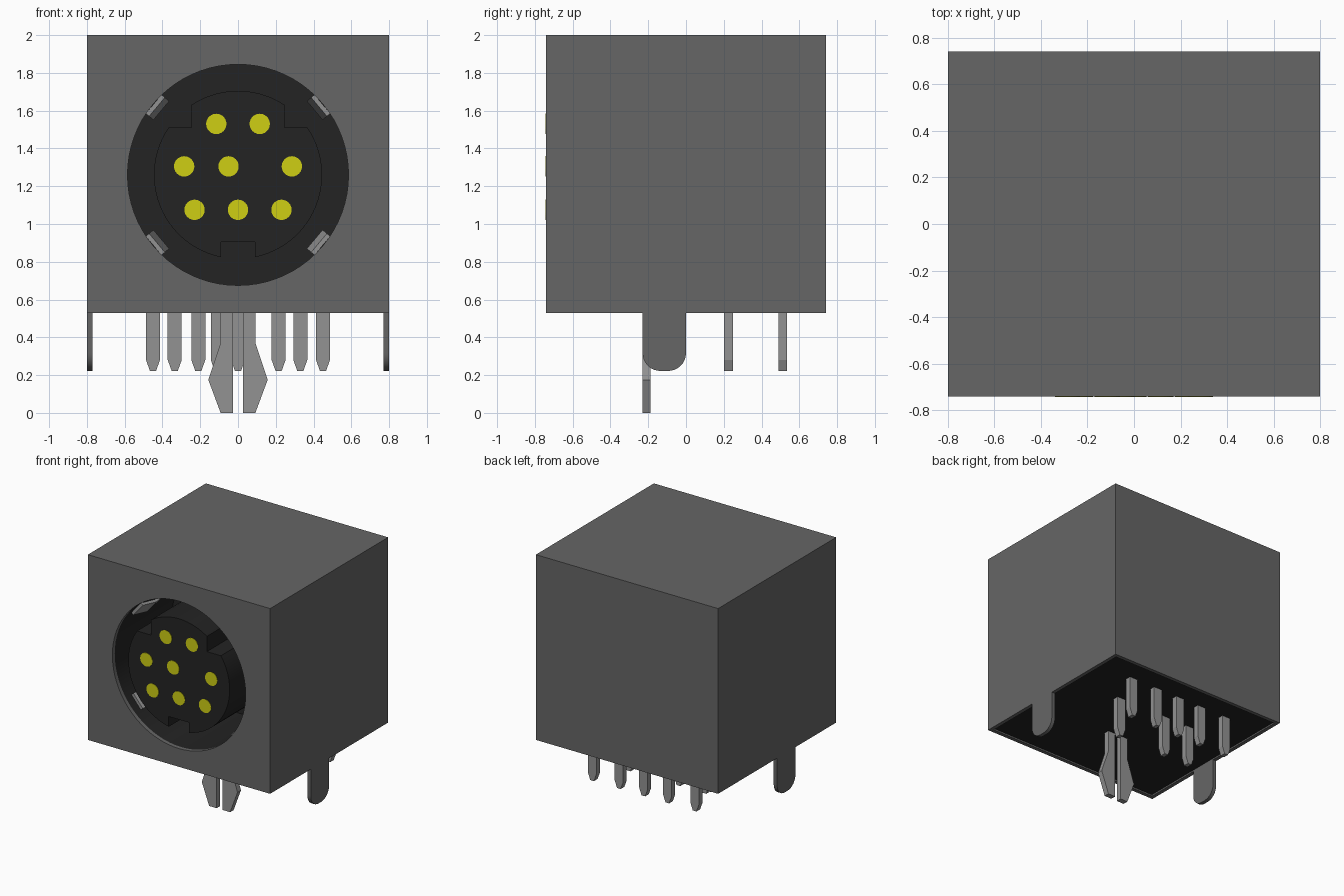
import bpy, bmesh, math
from mathutils import Matrix, Vector

cube = bpy.data.objects.get("Cube")
if cube:
    bpy.data.objects.remove(cube, do_unlink=True)


def material(name, rgb):
    m = bpy.data.materials.new(name)
    m.use_nodes = True
    m.diffuse_color = (*rgb, 1)
    m.node_tree.nodes["Principled BSDF"].inputs["Base Color"].default_value = (*rgb, 1)
    return m


SHELL = material("dark grey metal", (0.133, 0.133, 0.133))
PLASTIC = material("black plastic", (0.017, 0.017, 0.017))
METAL = material("light grey metal", (0.29, 0.29, 0.29))
YELLOW = material("yellow contact", (0.62, 0.62, 0.007))


def prism(name, loops, a, b, mat, axis="y", smooth=False):
    """Fill outline loops (later loops are holes) and extrude from a to b along the axis.
    Outline points are (x, z) for axis y and (y, z) for axis x."""
    def place(p, d):
        return (p[0], d, p[1]) if axis == "y" else (d, p[0], p[1])
    bm = bmesh.new()
    edges = []
    for loop in loops:
        vs = [bm.verts.new(place(p, a)) for p in loop]
        edges += [bm.edges.new((v, vs[(i + 1) % len(vs)])) for i, v in enumerate(vs)]
    bmesh.ops.triangle_fill(bm, edges=edges, use_beauty=True, use_dissolve=False)
    ext = bmesh.ops.extrude_face_region(bm, geom=bm.faces[:])
    shift = Vector(place((0, 0), b - a))
    bmesh.ops.translate(bm, vec=shift, verts=[g for g in ext["geom"] if isinstance(g, bmesh.types.BMVert)])
    bmesh.ops.recalc_face_normals(bm, faces=bm.faces[:])
    bmesh.ops.dissolve_limit(bm, angle_limit=0.01, verts=bm.verts[:], edges=bm.edges[:])
    mesh = bpy.data.meshes.new(name)
    bm.to_mesh(mesh)
    bm.free()
    mesh.materials.append(mat)
    ob = bpy.data.objects.new(name, mesh)
    bpy.context.collection.objects.link(ob)
    if smooth:
        bpy.ops.object.select_all(action="DESELECT")
        ob.select_set(True)
        bpy.context.view_layer.objects.active = ob
        bpy.ops.object.shade_smooth_by_angle(angle=math.radians(30))
    return ob


def rect(x0, x1, z0, z1):
    return [(x0, z0), (x1, z0), (x1, z1), (x0, z1)]


def arc(cx, cz, r, a0, a1, n):
    return [(cx + r * math.cos(a0 + (a1 - a0) * i / n),
             cz + r * math.sin(a0 + (a1 - a0) * i / n)) for i in range(n + 1)]


def circle(cx, cz, r, n):
    return arc(cx, cz, r, 0, 2 * math.pi, n)[:-1]


W, D, BOTTOM, TOP, T = 0.80, 0.74, 0.53, 2.0, 0.03
CZ, HOLE, PLUG, FLOOR = 1.26, 0.585, 0.445, 0.0
IN = W - T

# Metal shell: front plate with round opening, folded top and sides, back plate
prism("shell_front", [rect(-W, W, BOTTOM, TOP), circle(0, CZ, HOLE, 72)], -D, -D + T, SHELL, smooth=True)
prism("shell_top_and_sides", [[(-W, BOTTOM), (-W, TOP), (W, TOP), (W, BOTTOM), (IN, BOTTOM),
                               (IN, TOP - T), (-IN, TOP - T), (-IN, BOTTOM)]], -D + T, D, SHELL)
prism("shell_back", [rect(-IN, IN, BOTTOM, TOP - T)], D - T, D, SHELL)

# Plastic housing around the socket cavity, and solid behind it
inner = rect(-IN, IN, BOTTOM + 0.012, TOP - T)
prism("housing_front", [inner, circle(0, CZ, HOLE, 72)], -D + T, FLOOR, PLASTIC, smooth=True)
prism("housing_rear", [inner], FLOOR, D - T, PLASTIC)

# Keyed core: round, with a square notch below and a step cut at each upper corner
KX, KZ, NX, NZ = 0.245, 1.51, 0.09, 0.905
a_notch = -math.acos(NX / PLUG)
a_step = math.asin((KZ - CZ) / PLUG)
a_key = math.acos(KX / PLUG)
right = arc(0, CZ, PLUG, a_notch, a_step, 26)
key = arc(0, CZ, PLUG, a_key, math.pi - a_key, 14)
core = ([(NX, NZ)] + right + [(KX, KZ)] + key + [(-KX, KZ)]
        + [(-x, z) for x, z in reversed(right)] + [(-NX, NZ)])
prism("socket_core", [core], -D, FLOOR, PLASTIC, smooth=True)

# Contacts on the face of the core
for x, z in [(-0.115, 1.53), (0.115, 1.53), (-0.285, 1.305), (-0.05, 1.305), (0.285, 1.305),
             (-0.23, 1.075), (0, 1.075), (0.23, 1.075)]:
    prism("contact", [circle(x, z, 0.054, 24)], -D - 0.003, -D + 0.003, YELLOW)

# Four bent spring clips around the cavity wall, profile given as (depth, radius)
spring = [(-0.64, 0.583), (-0.50, 0.553), (-0.30, 0.583), (FLOOR, 0.583),
          (FLOOR, 0.56), (-0.30, 0.56), (-0.50, 0.53), (-0.64, 0.56)]
for deg in (50, 130, 230, 310):
    clip = prism("spring_clip", [spring], -0.065, 0.065, METAL, axis="x")
    clip.data.transform(Matrix.Translation((0, 0, CZ)) @ Matrix.Rotation(math.radians(deg), 4, "Y"))

# Rounded side tabs of the shell
R, TZ = 0.095, 0.222
tab = ([(-0.23, BOTTOM)] + arc(-0.23 + R, TZ + R, R, math.pi, 1.5 * math.pi, 8)
       + arc(-R, TZ + R, R, 1.5 * math.pi, 2 * math.pi, 8) + [(0, BOTTOM)])
for x0, x1, side in ((-W, -IN, "right"), (IN, W, "left")):
    prism(side + "_shell_tab", [tab], x0, x1, SHELL, axis="x", smooth=True)

# Solder pins in two rows with tapered tips
rows = {0.512: (-0.45, -0.21, 0, 0.215, 0.45), 0.225: (-0.335, -0.107, 0.33)}
for y, xs in rows.items():
    for x in xs:
        pin = [(-0.037, 0.56), (-0.037, 0.28), (-0.016, 0.222), (0.016, 0.222), (0.037, 0.28), (0.037, 0.56)]
        prism("solder_pin", [[(x + px, z) for px, z in pin]], y - 0.023, y + 0.023, METAL)

# Split locking peg
prong = [(0.027, 0.56), (0.027, 0), (0.092, 0), (0.157, 0.175), (0.092, 0.37), (0.092, 0.56)]
for s, side in ((1, "left"), (-1, "right")):
    prism(side + "_peg_prong", [[(s * x, z) for x, z in prong]], -0.23, -0.187, METAL)
